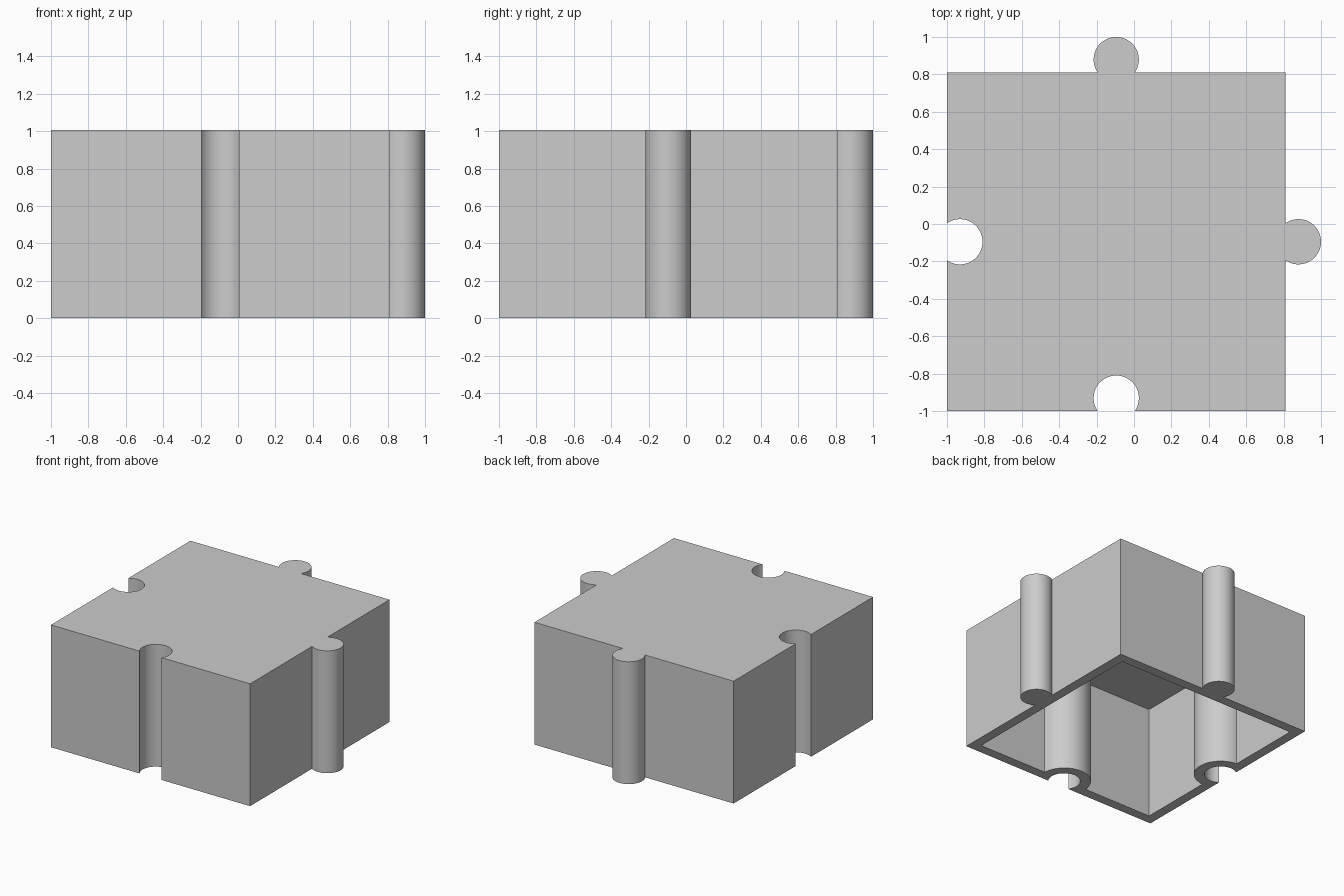
import bpy
import bmesh
from math import acos, pi, cos, sin
from mathutils import Vector

cube = bpy.data.objects.get("Cube")
if cube:
    bpy.data.objects.remove(cube, do_unlink=True)

LOW, HIGH = -1.0, 0.81       # square body limits in x and y
MID = (LOW + HIGH) / 2
KNOB = 0.121                 # radius of tabs and sockets
OFFSET = 0.069               # knob centre distance from the body side
WALL = 0.08                  # shell thickness
HEIGHT = 1.005
STEPS = 40


def arc(centre, normal, radius, depth, bulge):
    """Arc on a side, counter-clockwise along the outline.
    depth is the outward distance from the arc centre to the side;
    bulge is +1 for an outward tab and -1 for an inward socket."""
    n = Vector(normal)
    along = Vector((-n.y, n.x))
    half = acos(bulge * depth / radius)
    points = []
    for i in range(STEPS + 1):
        a = half * (2 * i / STEPS - 1)
        points.append(Vector(centre) + n * bulge * cos(a) * radius + along * sin(a) * radius)
    return points


def outline(low, high, radius, tabs):
    """Square outline with sockets at -x and -y, and optional tabs at +x and +y."""
    socket = LOW + OFFSET
    tab = HIGH + OFFSET
    points = [Vector((low, low))]
    points += arc((MID, socket), (0, -1), radius, socket - low, -1)
    points.append(Vector((high, low)))
    if tabs:
        points += arc((tab, MID), (1, 0), radius, -OFFSET, 1)
    points.append(Vector((high, high)))
    if tabs:
        points += arc((MID, tab), (0, 1), radius, -OFFSET, 1)
    points.append(Vector((low, high)))
    points += arc((socket, MID), (-1, 0), radius, socket - low, -1)
    return points


def capped_wall(bm, points, top):
    """Wall from the ground up to a cap; returns the open bottom edges."""
    lower = [bm.verts.new((p.x, p.y, 0)) for p in points]
    upper = [bm.verts.new((p.x, p.y, top)) for p in points]
    count = len(points)
    for i in range(count):
        j = (i + 1) % count
        bm.faces.new((lower[i], lower[j], upper[j], upper[i]))
    bm.faces.new(upper)
    return [bm.edges.get((lower[i], lower[(i + 1) % count])) for i in range(count)]


# Hollow puzzle block: outer skin, inner cavity and bottom rim
bm = bmesh.new()
rim = capped_wall(bm, outline(LOW, HIGH, KNOB, True), HEIGHT)
rim += capped_wall(bm, outline(LOW + WALL, HIGH - WALL, KNOB + WALL, False), HEIGHT - WALL)
bmesh.ops.triangle_fill(bm, edges=rim, use_beauty=True, normal=(0, 0, -1))
bmesh.ops.recalc_face_normals(bm, faces=bm.faces)
mesh = bpy.data.meshes.new("puzzle_block")
bm.to_mesh(mesh)
bm.free()
block = bpy.data.objects.new("puzzle_block", mesh)
bpy.context.collection.objects.link(block)

# Plain grey material
grey = bpy.data.materials.new("light_grey")
grey.use_nodes = True
colour = (0.604, 0.604, 0.604, 1)
grey.diffuse_color = colour
for node in grey.node_tree.nodes:
    if node.type == "BSDF_PRINCIPLED":
        node.inputs["Base Color"].default_value = colour
mesh.materials.append(grey)

# Smooth round parts, sharp corners
bpy.ops.object.select_all(action="DESELECT")
block.select_set(True)
bpy.context.view_layer.objects.active = block
bpy.ops.object.shade_smooth_by_angle(angle=pi / 6)
